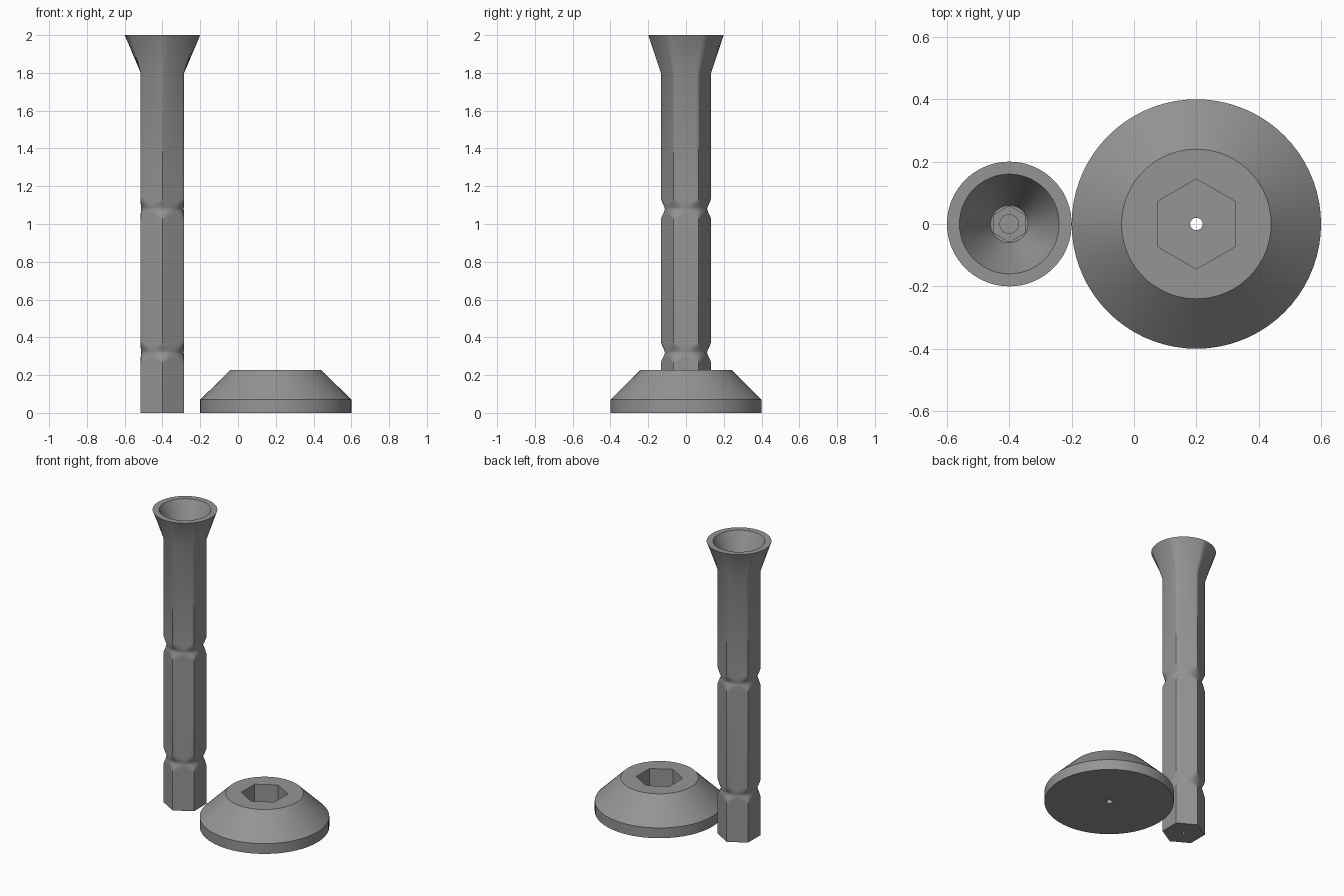
import bpy, bmesh, math

if "Cube" in bpy.data.objects:
    bpy.data.objects.remove(bpy.data.objects["Cube"])

N = 72  # segments round each part


def material(name, rgb):
    m = bpy.data.materials.new(name)
    m.diffuse_color = (*rgb, 1)
    m.use_nodes = True
    m.node_tree.nodes["Principled BSDF"].inputs["Base Color"].default_value = m.diffuse_color
    return m


STEEL = material("plain grey", (0.30, 0.30, 0.30))


def hexagon(flat):
    """Radius function of a hexagon with corners on +-y; flat = half width across flats."""
    return lambda a: flat / math.cos((a + math.pi / 6) % (math.pi / 3) - math.pi / 6)


def circle(r):
    return lambda a: r


def groove(flat, r):
    """Hexagon turned down to radius r."""
    h = hexagon(flat)
    return lambda a: min(h(a), r)


def loft(name, rings, x):
    """Skin a list of (radius function, z) and cap both ends."""
    bm = bmesh.new()
    loops = []
    for fn, z in rings:
        loop = []
        for i in range(N):
            a = 2 * math.pi * i / N
            loop.append(bm.verts.new((fn(a) * math.cos(a), fn(a) * math.sin(a), z)))
        loops.append(loop)
    for lo, hi in zip(loops, loops[1:]):
        for i in range(N):
            j = (i + 1) % N
            bm.faces.new((lo[i], lo[j], hi[j], hi[i]))
    if rings[0] == rings[-1]:          # closed tube with a through hole
        bmesh.ops.remove_doubles(bm, verts=bm.verts, dist=1e-5)
    else:
        bm.faces.new(loops[0][::-1])
        bm.faces.new(loops[-1])
    bmesh.ops.recalc_face_normals(bm, faces=bm.faces)
    me = bpy.data.meshes.new(name)
    bm.to_mesh(me)
    bm.free()
    ob = bpy.data.objects.new(name, me)
    bpy.context.collection.objects.link(ob)
    ob.location.x = x
    me.materials.append(STEEL)
    bpy.ops.object.select_all(action='DESELECT')
    ob.select_set(True)
    bpy.context.view_layer.objects.active = ob
    bpy.ops.object.shade_smooth_by_angle(angle=math.radians(30))
    return ob


# Hex shank: pilot hole, two retaining grooves, flared head with a hollow cone
F = 0.115
shank = [(circle(0.01), 0.15), (circle(0.01), 0), (hexagon(F), 0)]
for zc in (0.32, 1.08):
    for dz, r in ((-0.055, 0.133), (-0.04, 0.128), (-0.025, 0.121), (-0.01, 0.114),
                  (0, 0.112), (0.01, 0.114), (0.025, 0.121), (0.04, 0.128), (0.055, 0.133)):
        shank.append((groove(F, r), zc + dz))
shank += [(hexagon(F), 1.8), (circle(0.2), 2), (circle(0.16), 2), (circle(0.06), 1.79),
          (hexagon(0.05), 1.79), (hexagon(0.05), 1.6), (circle(0.03), 1.6), (circle(0.03), 1.55)]
loft("hex_shank", shank, -0.4)

# Round foot: bevelled disc with a hex socket and a small through hole
rim = (circle(0.02), 0)
loft("round_foot", [rim, (circle(0.4), 0), (circle(0.4), 0.07), (circle(0.24), 0.228),
                    (hexagon(0.125), 0.228), (hexagon(0.125), 0.04), (circle(0.02), 0.04), rim], 0.2)
